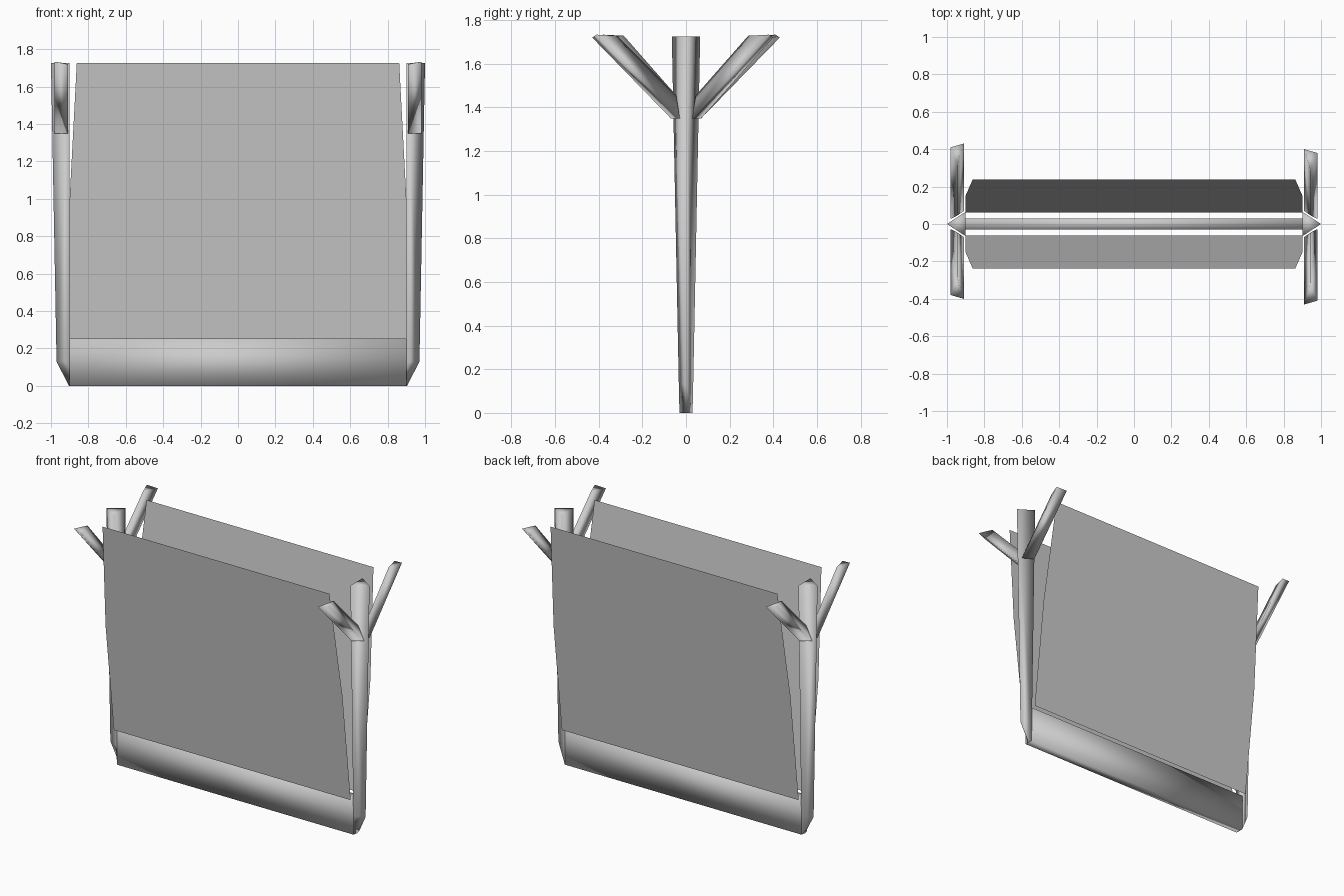
import bpy, bmesh
from mathutils import Vector

if "Cube" in bpy.data.objects:
    bpy.data.objects.remove(bpy.data.objects["Cube"])


def make(name, verts, faces, smooth=True):
    bm = bmesh.new()
    vs = [bm.verts.new(v) for v in verts]
    for f in faces:
        bm.faces.new([vs[i] for i in f])
    if len(faces) > 1:
        bmesh.ops.recalc_face_normals(bm, faces=bm.faces)
    for f in bm.faces:
        f.smooth = smooth
    me = bpy.data.meshes.new(name)
    bm.to_mesh(me)
    bm.free()
    ob = bpy.data.objects.new(name, me)
    bpy.context.collection.objects.link(ob)
    return ob


def loft(name, rings):
    # closed solid through a list of equal-sized rings
    n = len(rings[0])
    verts = [v for r in rings for v in r]
    faces = [(k * n + i, k * n + (i + 1) % n, (k + 1) * n + (i + 1) % n, (k + 1) * n + i)
             for k in range(len(rings) - 1) for i in range(n)]
    faces += [tuple(range(n))[::-1], tuple(range(len(verts) - n, len(verts)))]
    return make(name, verts, faces)


# bottom bar joining the two posts
def bar_ring(x):
    return [(x, -0.03, 0), (x, 0.03, 0), (x, 0.03, 0.25), (x, -0.03, 0.25)]


loft("bottom_bar", [bar_ring(-0.9), bar_ring(0.9)])

# tapered triangular posts: height, half width, outer ridge x
POST = [(0.0, 0.03, 0.904), (0.13, 0.033, 0.97), (1.725, 0.065, 1.0)]
for sx, side in ((-1, "left"), (1, "right")):
    loft(side + "_post", [[(sx * 0.9, -w, z), (sx * 0.9, w, z), (sx * x, 0, z)]
                          for z, w, x in POST])

    # triangular branches leaning out from each post
    for sy, end in ((-1, "front"), (1, "back")):
        xi, xo = 0.91, 0.98
        xm = (xi + xo) / 2
        d = 0.015 if sx * sy < 0 else -0.015
        base = [(xi, 0.07, 1.35), (xo, 0.028, 1.35), (xm, 0.045, 1.455)]
        tip = [(xi, 0.415 + d, 1.72), (xo, 0.395 + d, 1.733), (xm, 0.30 + d, 1.728)]
        loft(f"{side}_{end}_branch",
             [[(sx * x, sy * y, z) for x, y, z in ring] for ring in (base, tip)])

# thin flat panels leaning outwards
for sy, end in ((-1, "front"), (1, "back")):
    half = [(0.9, 0.25), (0.9, 1.0), (0.862, 1.725)]
    outline = half + [(-x, z) for x, z in reversed(half)]
    pts = [(x, sy * (0.062 + 0.12 * (z - 0.25)), z) for x, z in outline]
    if sy > 0:
        pts.reverse()
    make(end + "_panel", pts, [tuple(range(6))], smooth=False)
